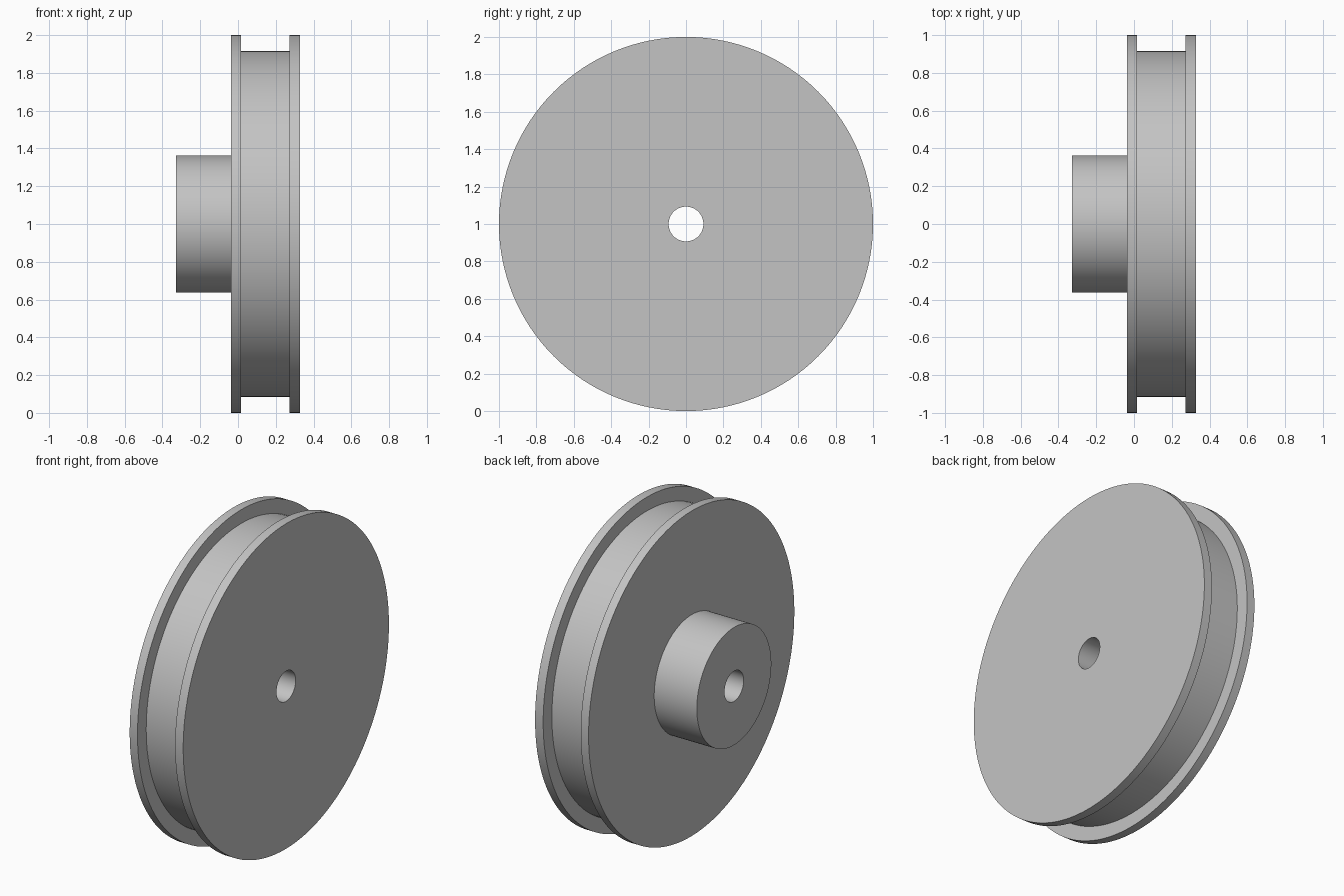
import bpy
import bmesh
import math
from mathutils import Matrix, Vector

cube = bpy.data.objects.get("Cube")
if cube:
    bpy.data.objects.remove(cube, do_unlink=True)

SEGMENTS = 128
AXIS_HEIGHT = 1.0

# Main dimensions
HUB_END, INNER_FACE, INNER_LIP, OUTER_LIP, OUTER_FACE = -0.327, -0.037, 0.016, 0.272, 0.327
BORE_R, HUB_R, GROOVE_R, FLANGE_R = 0.093, 0.362, 0.915, 1.0

# Plain grey metal
grey = bpy.data.materials.new("light grey")
grey.use_nodes = True
colour = (0.55, 0.55, 0.55, 1.0)
grey.diffuse_color = colour
grey.node_tree.nodes["Principled BSDF"].inputs["Base Color"].default_value = colour


def lathe(name, profile, material):
    """Turn a closed (x, radius) profile around the horizontal axle."""
    bm = bmesh.new()
    rings = []
    for i in range(SEGMENTS):
        turn = Matrix.Rotation(math.tau * i / SEGMENTS, 3, "X")
        rings.append([bm.verts.new(turn @ Vector((x, 0, r))) for x, r in profile])
    count = len(profile)
    for i, ring in enumerate(rings):
        following = rings[(i + 1) % SEGMENTS]
        for j in range(count):
            k = (j + 1) % count
            bm.faces.new((ring[j], ring[k], following[k], following[j]))
    bmesh.ops.recalc_face_normals(bm, faces=bm.faces)
    mesh = bpy.data.meshes.new(name)
    bm.to_mesh(mesh)
    bm.free()
    mesh.materials.append(material)
    obj = bpy.data.objects.new(name, mesh)
    obj.location.z = AXIS_HEIGHT
    bpy.context.collection.objects.link(obj)
    bpy.ops.object.select_all(action="DESELECT")
    obj.select_set(True)
    bpy.context.view_layer.objects.active = obj
    bpy.ops.object.shade_smooth_by_angle(angle=math.radians(30))
    return obj


# Grooved wheel with two flanges, a hub on one side and a through bore
lathe("grooved_pulley_wheel", [
    (HUB_END, BORE_R), (HUB_END, HUB_R),
    (INNER_FACE, HUB_R), (INNER_FACE, FLANGE_R),
    (INNER_LIP, FLANGE_R), (INNER_LIP, GROOVE_R),
    (OUTER_LIP, GROOVE_R), (OUTER_LIP, FLANGE_R),
    (OUTER_FACE, FLANGE_R), (OUTER_FACE, BORE_R),
], grey)
